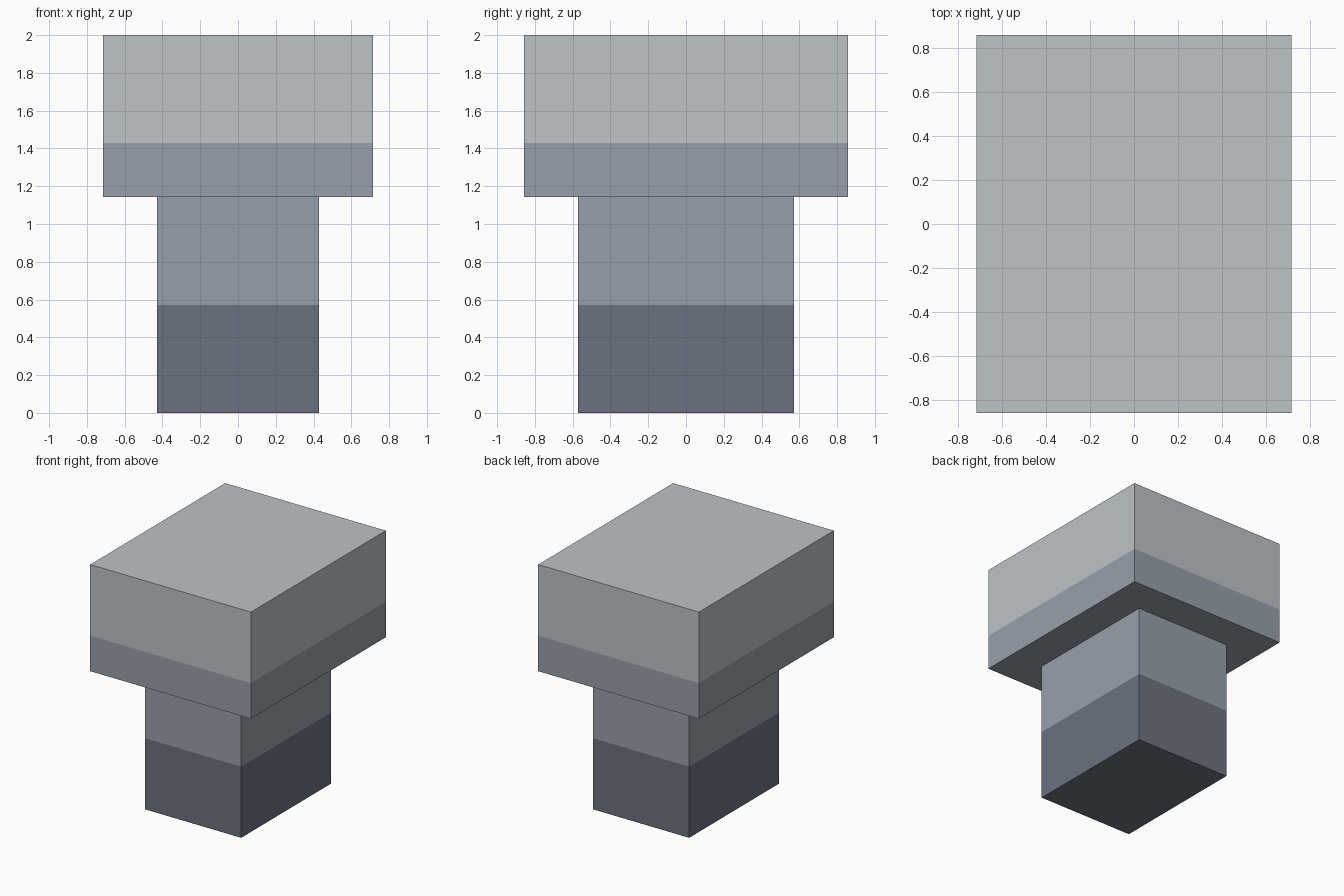
import bpy
import bmesh
from mathutils import Matrix, Vector

old = bpy.data.objects.get("Cube")
if old:
    bpy.data.objects.remove(old, do_unlink=True)

U = 1 / 7  # modelling grid unit


def make_material(name, hex_colour):
    srgb = [int(hex_colour[i:i + 2], 16) / 255 for i in (0, 2, 4)]
    linear = [c / 12.92 if c <= 0.04045 else ((c + 0.055) / 1.055) ** 2.4 for c in srgb]
    mat = bpy.data.materials.new(name)
    mat.use_nodes = True
    mat.diffuse_color = (*linear, 1)
    mat.node_tree.nodes["Principled BSDF"].inputs["Base Color"].default_value = (*linear, 1)
    return mat


def banded_block(name, width, depth, bottom, split, top, lower, upper):
    """Box cut at one height, with a colour below and above the cut."""
    bm = bmesh.new()
    bmesh.ops.create_cube(bm, size=1, matrix=Matrix.Translation((0, 0, (bottom + top) / 2))
                          @ Matrix.Diagonal((width, depth, top - bottom, 1)))
    bmesh.ops.bisect_plane(bm, geom=bm.verts[:] + bm.edges[:] + bm.faces[:],
                           plane_co=Vector((0, 0, split)), plane_no=Vector((0, 0, 1)))
    for face in bm.faces:
        face.material_index = int(face.calc_center_median().z > split)
    mesh = bpy.data.meshes.new(name)
    bm.to_mesh(mesh)
    bm.free()
    mesh.materials.append(lower)
    mesh.materials.append(upper)
    obj = bpy.data.objects.new(name, mesh)
    bpy.context.collection.objects.link(obj)
    return obj


light = make_material("light grey", "bdc3c7")
mid = make_material("mid blue grey", "98a0ab")
dark = make_material("dark slate", "6b7280")

# Narrow stem below, wide cap above
banded_block("stem", 6 * U, 8 * U, 0, 4 * U, 8 * U, dark, mid)
banded_block("cap", 10 * U, 12 * U, 8 * U, 10 * U, 14 * U, mid, light)
